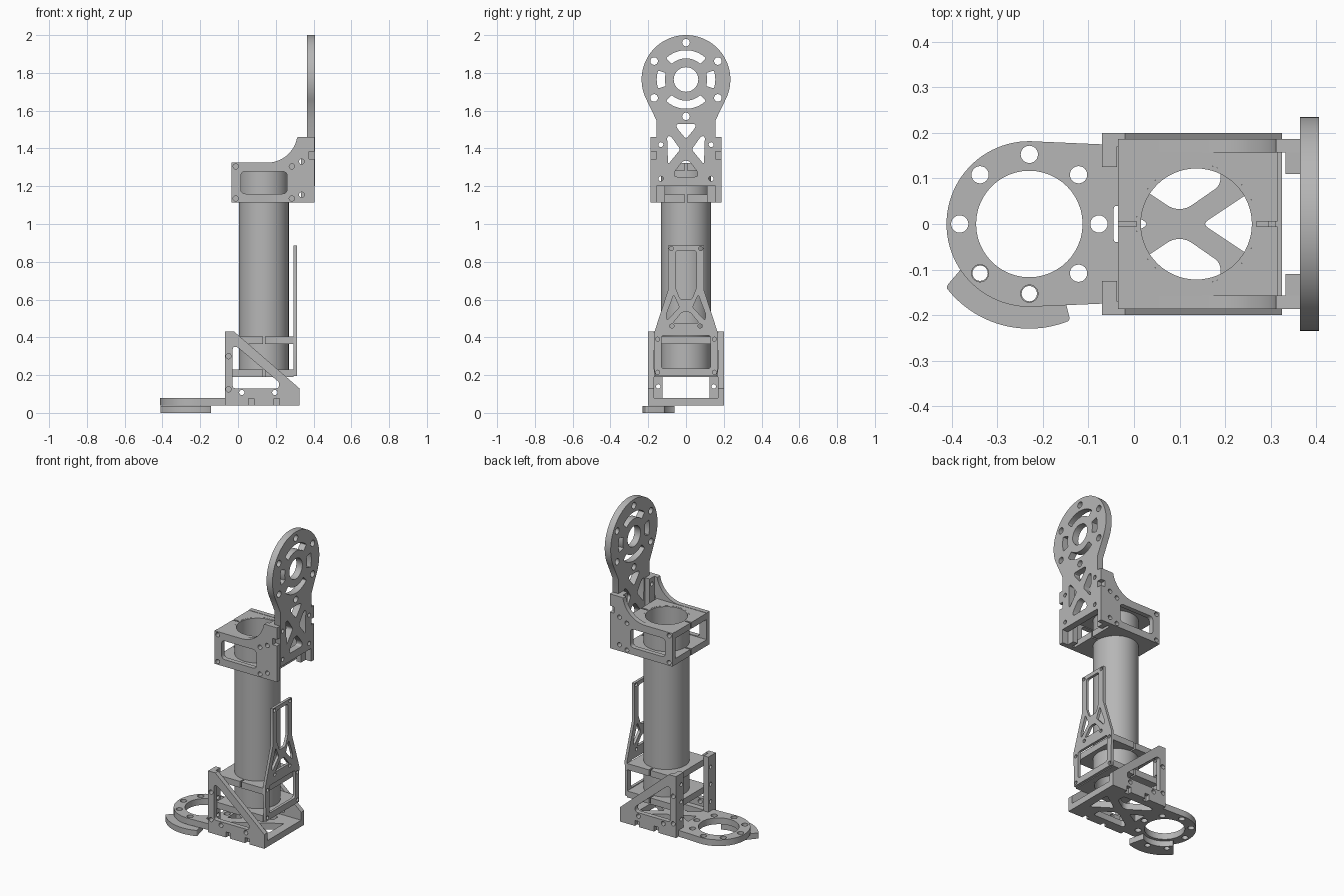
import bpy, bmesh
from math import sin, cos, asin, pi, radians
from mathutils import Matrix, Vector

if "Cube" in bpy.data.objects:
    bpy.data.objects.remove(bpy.data.objects["Cube"], do_unlink=True)

GREY = (0.47, 0.47, 0.47, 1)
metal = bpy.data.materials.new("plain grey")
metal.use_nodes = True
metal.diffuse_color = GREY
metal.node_tree.nodes["Principled BSDF"].inputs["Base Color"].default_value = GREY

# plane of the 2D profile -> world axes (u, v, thickness)
AXES = {"x": ((0, 1, 0), (0, 0, 1), (1, 0, 0)),
        "y": ((1, 0, 0), (0, 0, 1), (0, 1, 0)),
        "z": ((1, 0, 0), (0, 1, 0), (0, 0, 1))}


def arc(cu, cv, r, start, end, n=24):
    steps = [radians(start + (end - start) * i / n) for i in range(n + 1)]
    return [(cu + r * cos(a), cv + r * sin(a)) for a in steps]


def disc(cu, cv, r, n=24):
    return arc(cu, cv, r, 0, 360, n)[:-1]


def slot(cu, cv, r0, r1, start, end):
    return arc(cu, cv, r1, start, end, 14) + arc(cu, cv, r0, end, start, 14)


def box(u0, v0, u1, v1):
    return [(u0, v0), (u1, v0), (u1, v1), (u0, v1)]


def soft(points, r=0.015):
    """Round every corner of a polygon."""
    out = []
    for i, p in enumerate(points):
        p = Vector(p)
        ends = []
        for q in (points[i - 1], points[(i + 1) % len(points)]):
            d = Vector(q) - p
            ends.append(p + d.normalized() * min(r, d.length * 0.45))
        for k in range(5):
            t = k / 4
            out.append(tuple(ends[0] * (1 - t) ** 2 + p * 2 * t * (1 - t) + ends[1] * t * t))
    return out


def flip(points):
    return [(-u, v) for u, v in points]


def both(points):
    return [points, flip(points)]


def plate(name, axis, low, high, outline, holes=()):
    """Flat plate cut from a 2D outline with holes."""
    curve = bpy.data.curves.new(name, "CURVE")
    curve.dimensions = "2D"
    curve.fill_mode = "BOTH"
    curve.extrude = (high - low) / 2
    for pts in [outline, *holes]:
        spline = curve.splines.new("POLY")
        spline.points.add(len(pts) - 1)
        for sp, (u, v) in zip(spline.points, pts):
            sp.co = (u, v, 0, 1)
        spline.use_cyclic_u = True
    helper = bpy.data.objects.new(name + " profile", curve)
    bpy.context.collection.objects.link(helper)
    graph = bpy.context.evaluated_depsgraph_get()
    mesh = bpy.data.meshes.new_from_object(helper.evaluated_get(graph))
    bpy.data.objects.remove(helper, do_unlink=True)

    bm = bmesh.new()
    bm.from_mesh(mesh)
    turn = Matrix(AXES[axis]).transposed().to_4x4()
    bmesh.ops.transform(bm, verts=bm.verts, matrix=turn @ Matrix.Translation((0, 0, (low + high) / 2)))
    bmesh.ops.remove_doubles(bm, verts=bm.verts, dist=0.0001)
    bmesh.ops.recalc_face_normals(bm, faces=bm.faces)
    bm.to_mesh(mesh)
    bm.free()
    mesh.materials.clear()
    mesh.materials.append(metal)
    obj = bpy.data.objects.new(name, mesh)
    bpy.context.collection.objects.link(obj)
    bpy.ops.object.select_all(action="DESELECT")
    obj.select_set(True)
    bpy.context.view_layer.objects.active = obj
    bpy.ops.object.shade_smooth_by_angle(angle=radians(30))
    return obj


TUBE_X, TUBE_R, GAP = 0.137, 0.132, 0.005


def clamp(name, low, high, x0, x1, half, split):
    """Pair of jaws round the tube, with a thin gap between them."""
    a = asin(GAP / TUBE_R)
    for side, label in ((1, "a"), (-1, "b")):
        bow = [(TUBE_R * cos(t), TUBE_R * sin(t))
               for t in [a + (pi - 2 * a) * i / 32 for i in range(33)]]
        if split == "y":
            left, right, deep = x0 - TUBE_X, x1 - TUBE_X, half
        else:
            left, right = -half, half
            deep = x1 - TUBE_X if side > 0 else TUBE_X - x0
        pts = bow + [(left, GAP), (left, deep), (right, deep), (right, GAP)]
        if split == "y":
            pts = [(TUBE_X + u, side * v) for u, v in pts]
        else:
            pts = [(TUBE_X + side * v, u) for u, v in pts]
        plate(f"{name}_{label}", "z", low, high, pts)


# base plate with bolt ring and cross-braced floor
RING = -0.23
bolts = [disc(RING + 0.153 * cos(k * pi / 4), 0.153 * sin(k * pi / 4), 0.019) for k in range(8)]
gap = [(-0.03, 0.135), (0.19, 0.135), (0.19, 0.085), (0.115, 0.033), (0.085, 0.033), (-0.03, 0.11)]
floor_cuts = [soft(gap), soft([(u, -v) for u, v in gap]),
              soft([(0.15, 0), (0.27, 0.08), (0.27, -0.08)]),
              soft([(0.034, 0), (-0.045, 0.045), (-0.045, -0.045)])]
plate("base_plate", "z", 0.04, 0.08,
      arc(RING, 0, 0.182, 85, 275, 48) + [(-0.07, -0.175), (0.325, -0.175), (0.325, 0.175), (-0.07, 0.175)],
      [disc(RING, 0, 0.117, 48)] + bolts + floor_cuts)

# crescent spacer below the ring
plate("crescent_foot", "z", 0, 0.036,
      soft(arc(RING, 0, 0.23, 217, 293) + arc(RING, 0, 0.13, 300, 207), 0.01),
      [disc(RING + 0.153 * cos(a), 0.153 * sin(a), 0.017, 16) for a in (1.25 * pi, 1.5 * pi)])

# tube
plate("tube", "z", 0.19, 1.322, disc(TUBE_X, 0, TUBE_R, 64), [disc(TUBE_X, 0, 0.122, 64)])

# clamps
for n, z in enumerate((0.19, 0.365)):
    clamp(f"lower_clamp_{n}", z, z + 0.04, -0.035, 0.295, 0.17, "x")
for n, z in enumerate((1.115, 1.283)):
    clamp(f"upper_clamp_{n}", z, z + 0.04, -0.035, 0.315, 0.157, "y")

# left and right cheeks
low_cheek = [(-0.07, 0.04), (0.055, 0.04), (0.055, 0.075), (0.085, 0.075), (0.085, 0.04),
             (0.19, 0.04), (0.19, 0.075), (0.22, 0.075), (0.22, 0.04),
             (0.325, 0.04), (0.325, 0.13), (-0.02, 0.43), (-0.07, 0.43)]
low_holes = [soft([(-0.028, 0.13), (0.215, 0.13), (0.22, 0.16), (-0.005, 0.35), (-0.028, 0.35)])]
low_holes += [disc(u, v, 0.014, 16) for u, v in ((-0.05, 0.3), (-0.05, 0.125), (0.02, 0.108), (0.195, 0.108))]
top_cheek = [(-0.035, 1.115), (0.405, 1.115), (0.405, 1.345), (0.375, 1.345), (0.375, 1.385),
             (0.405, 1.385), (0.405, 1.46), (0.32, 1.46)]
top_cheek += arc(0.155, 1.485, 0.16, -10, -90, 16) + [(-0.035, 1.325)]
top_holes = [soft(box(0.015, 1.16, 0.26, 1.278), 0.025)]
top_holes += [disc(u, v, 0.014, 16) for u, v in ((-0.012, 1.305), (-0.012, 1.135), (0.285, 1.305),
                                                 (0.285, 1.135), (0.337, 1.33), (0.337, 1.155))]
for side, s in (("left", 1), ("right", -1)):
    def span(a, b):
        return sorted((s * a, s * b))
    plate(side + "_lower_cheek", "y", *span(0.17, 0.2), low_cheek, low_holes)
    plate(side + "_upper_cheek", "y", *span(0.157, 0.187), top_cheek, top_holes)
    # flanges turned inward from the cheeks
    u0, u1 = span(0.125, 0.17)
    plate(side + "_lower_flange", "x", -0.07, -0.037, box(u0, 0.08, u1, 0.43),
          [disc(s * 0.147, z, 0.012, 16) for z in (0.14, 0.25, 0.36)])
    u0, u1 = span(0.11, 0.157)
    plate(side + "_upper_flange", "x", 0.333, 0.365, box(u0, 1.115, u1, 1.46),
          [disc(s * 0.133, z, 0.013, 16) for z in (1.24, 1.42)])

# tall cable guard
half = [(0.165, 0.195), (0.17, 0.42), (0.095, 0.65), (0.095, 0.885)]
guard_cuts = [soft(box(-0.13, 0.235, 0.13, 0.41)),
              soft([(-0.055, 0.86), (-0.055, 0.66), (-0.03, 0.6), (0.03, 0.6), (0.055, 0.66), (0.055, 0.86)]),
              soft([(-0.07, 0.475), (0.07, 0.475), (0.02, 0.535), (-0.02, 0.535)])]
guard_cuts += both(soft([(0.035, 0.56), (0.1, 0.49), (0.105, 0.52), (0.065, 0.625)], 0.01))
for u, v in ((0.078, 0.87), (0.15, 0.39), (0.15, 0.215), (0.075, 0.46)):
    guard_cuts += both(disc(u, v, 0.011, 16))
plate("cable_guard", "x", 0.295, 0.312, half + flip(half)[::-1], guard_cuts)

# round head plate with braced neck
HEAD = 1.765
head_cuts = [disc(0, HEAD, 0.065, 32)]
head_cuts += [disc(0.195 * cos(a), HEAD + 0.195 * sin(a), 0.02) for a in [pi / 6 + k * pi / 3 for k in range(6)]]
head_cuts += [soft(slot(0, HEAD, 0.112, 0.155, m - w, m + w), 0.01)
              for m, w in ((90, 43), (270, 43), (0, 18), (180, 18))]
head_cuts += [soft([(-0.05, 1.53), (0.05, 1.53), (0.05, 1.51), (0, 1.45), (-0.05, 1.51)]),
              soft([(-0.062, 1.25), (0.062, 1.25), (0.062, 1.275), (0.015, 1.335), (-0.015, 1.335), (-0.062, 1.275)])]
head_cuts += both(soft([(0.03, 1.395), (0.095, 1.315), (0.1, 1.465), (0.08, 1.465)]))
for z in (1.24, 1.42):
    head_cuts += both(disc(0.133, z, 0.013, 16))
plate("head_plate", "x", 0.365, 0.407,
      arc(0, HEAD, 0.235, -28, 208, 64) + [(-0.157, 1.55), (-0.157, 1.2), (0.157, 1.2), (0.157, 1.55)], head_cuts)
